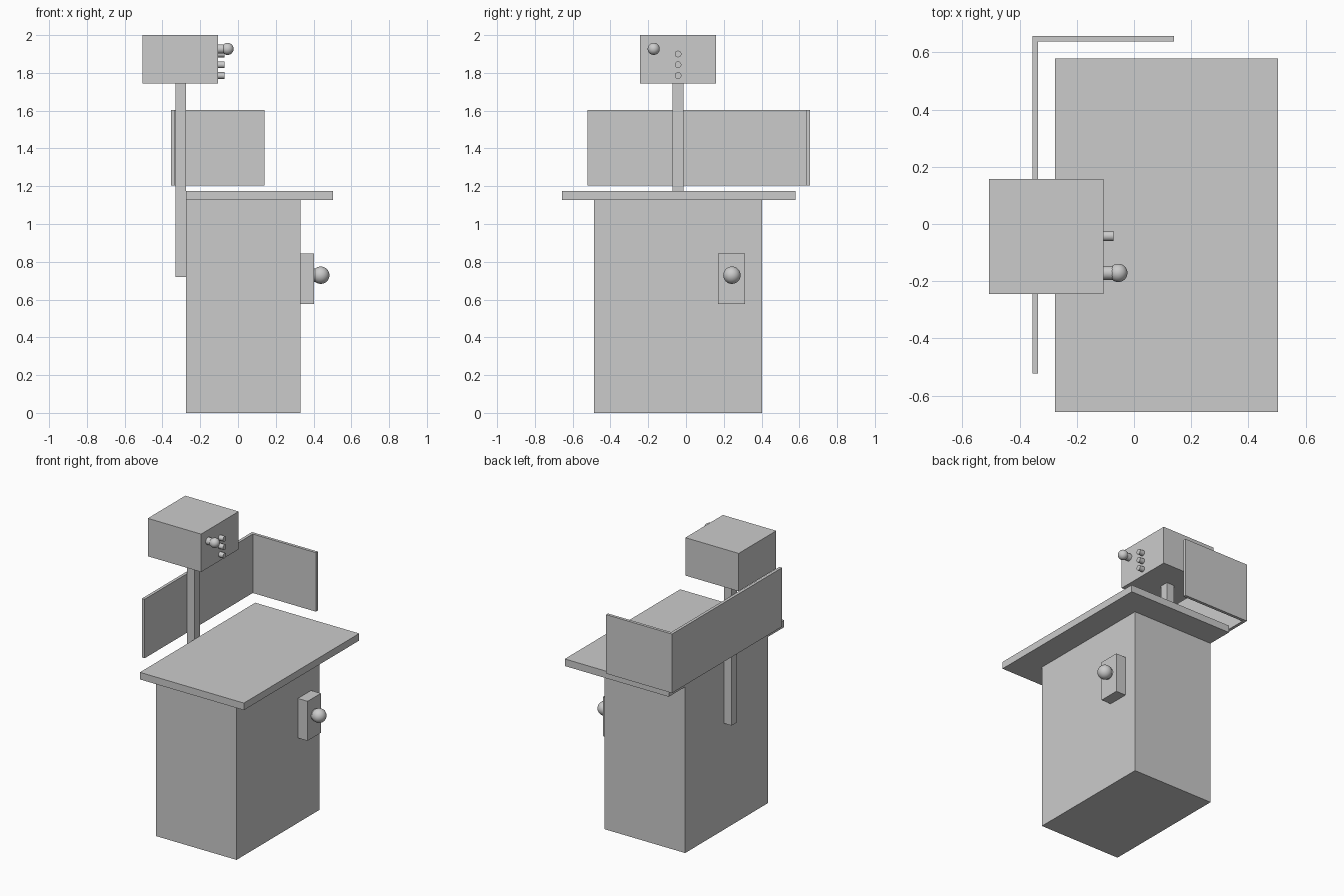
import bpy
from math import pi

if "Cube" in bpy.data.objects:
    bpy.data.objects.remove(bpy.data.objects["Cube"])


def box(name, x, y, z):
    """Box from its min/max range on each axis."""
    bpy.ops.mesh.primitive_cube_add(size=1)
    ob = bpy.context.object
    ob.name = name
    ob.location = [(a + b) / 2 for a, b in (x, y, z)]
    ob.scale = [b - a for a, b in (x, y, z)]
    bpy.ops.object.transform_apply(location=False, rotation=False, scale=True)
    return ob


def peg(name, x0, x1, y, z, r):
    """Round peg running along x."""
    bpy.ops.mesh.primitive_cylinder_add(vertices=32, radius=r, depth=x1 - x0,
                                        location=((x0 + x1) / 2, y, z),
                                        rotation=(0, pi / 2, 0))
    bpy.context.object.name = name
    bpy.ops.object.shade_smooth_by_angle()


def ball(name, x, y, z, r):
    bpy.ops.mesh.primitive_uv_sphere_add(segments=32, ring_count=16, radius=r,
                                         location=(x, y, z))
    bpy.context.object.name = name
    bpy.ops.object.shade_smooth()


# Cabinet and overhanging worktop
box("cabinet", (-0.276, 0.33), (-0.487, 0.403), (0, 1.127))
box("worktop", (-0.276, 0.504), (-0.657, 0.579), (1.127, 1.175))

# Post fixed to the cabinet side, carrying the control box
box("post", (-0.332, -0.276), (-0.072, -0.014), (0.72, 1.743))
box("control_box", (-0.506, -0.106), (-0.244, 0.158), (1.743, 2.0))

# L-shaped screen: one outline extruded upwards
outline = [(-0.355, -0.522), (-0.335, -0.522), (-0.335, 0.637),
           (0.139, 0.637), (0.139, 0.657), (-0.355, 0.657)]
z0, z1 = 1.203, 1.603
n = len(outline)
verts = [(x, y, z) for z in (z0, z1) for x, y in outline]
faces = [tuple(reversed(range(n))), tuple(range(n, 2 * n))]
faces += [(i, (i + 1) % n, n + (i + 1) % n, n + i) for i in range(n)]
mesh = bpy.data.meshes.new("screen")
mesh.from_pydata(verts, [], faces)
bpy.context.collection.objects.link(bpy.data.objects.new("screen", mesh))

# Control box knob and three buttons
peg("knob_stem", -0.106, -0.056, -0.171, 1.927, 0.024)
ball("knob", -0.055, -0.171, 1.927, 0.032)
for i in range(3):
    peg(f"button_{i + 1}", -0.106, -0.071, -0.042, 1.786 + i * 0.057, 0.0175)

# Switch housing with its large push button on the cabinet
box("switch_housing", (0.33, 0.403), (0.17, 0.312), (0.576, 0.844))
peg("switch_stem", 0.403, 0.44, 0.243, 0.729, 0.035)
ball("switch_knob", 0.438, 0.243, 0.729, 0.046)
